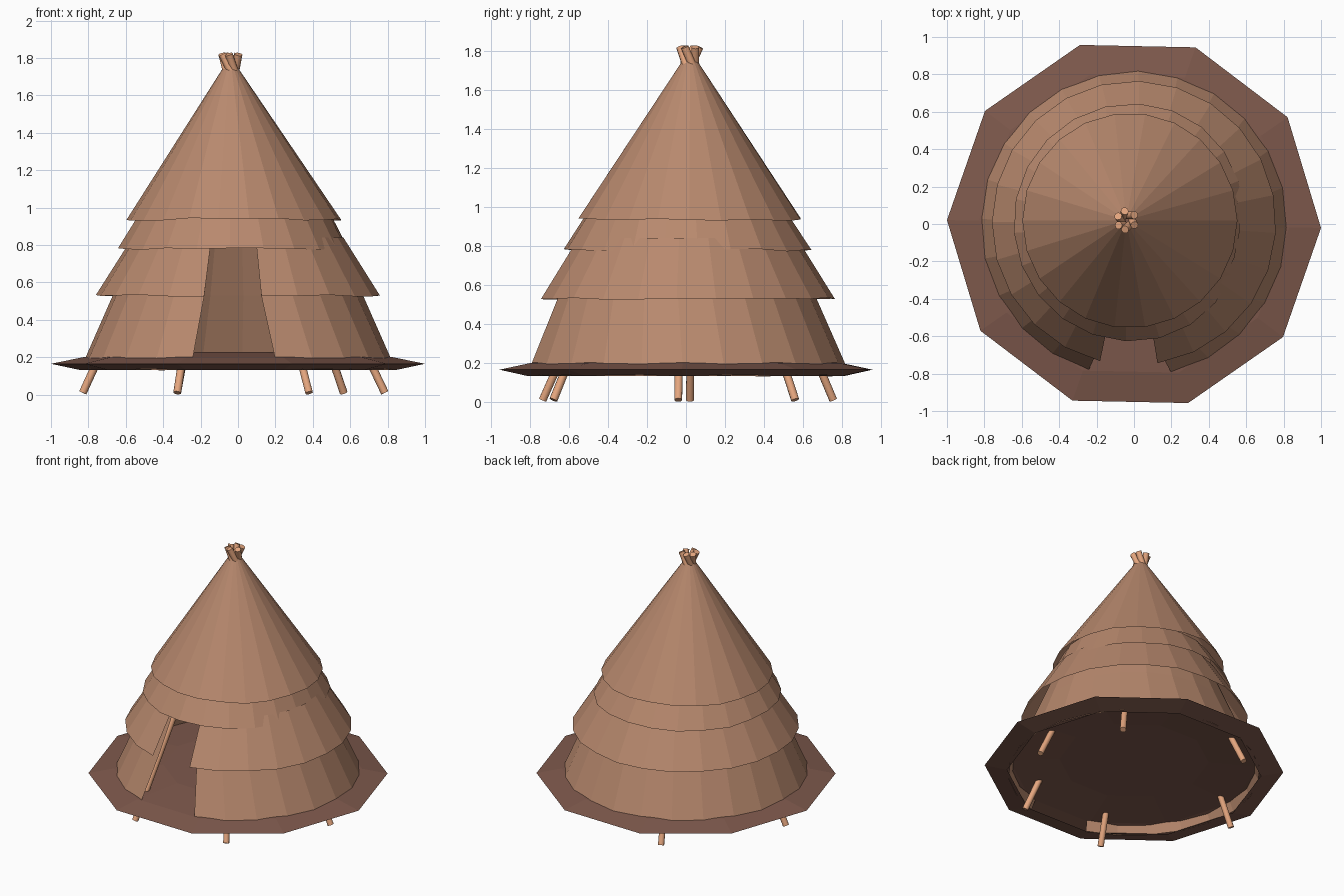
import bpy, bmesh, math, random
from mathutils import Vector

if "Cube" in bpy.data.objects:
    bpy.data.objects.remove(bpy.data.objects["Cube"])

random.seed(4)


def material(name, rgb):
    m = bpy.data.materials.new(name)
    m.diffuse_color = (*rgb, 1)
    m.use_nodes = True
    m.node_tree.nodes["Principled BSDF"].inputs["Base Color"].default_value = m.diffuse_color
    return m


HIDE = material("hide", (0.48, 0.25, 0.155))
WOOD = material("wood", (0.78, 0.38, 0.21))
EARTH = material("earth", (0.21, 0.10, 0.073))


def finish(name, bm, mat):
    me = bpy.data.meshes.new(name)
    bm.to_mesh(me)
    bm.free()
    me.materials.append(mat)
    ob = bpy.data.objects.new(name, me)
    bpy.context.collection.objects.link(ob)
    return ob


def sheet(name, mat, rings, sides, wave=0.0, dip=0.0, cap=False):
    """Sheet lofted through rings, top first: (radius, z, cx, cy, start, end degrees).
    wave roughens the bottom hem, dip pulls the hem in on the right side."""
    bm = bmesh.new()
    closed = rings[0][5] - rings[0][4] >= 360
    count = sides if closed else sides + 1
    rows = []
    for k, (r, z, cx, cy, a0, a1) in enumerate(rings):
        row = []
        hem = k == len(rings) - 1
        for i in range(count):
            a = math.radians(a0 + (a1 - a0) * i / sides)
            dz = random.uniform(-wave, wave) if hem else 0
            q = r - (dip * max(0, math.cos(a + 0.1)) ** 3 if hem else 0)
            row.append(bm.verts.new((cx + q * math.cos(a), cy + q * math.sin(a), z + dz)))
        rows.append(row)
    for upper, lower in zip(rows, rows[1:]):
        for i in range(sides):
            j = (i + 1) % count
            bm.faces.new((upper[i], lower[i], lower[j], upper[j]))
    if cap:
        bm.faces.new(rows[0])
    return finish(name, bm, mat)


# overlapping tent covers; the lower two leave the doorway open at the front
sheet("upper_cover", HIDE, [(0.035, 1.755, -0.04, 0.02, 0, 360),
                            (0.575, 0.937, -0.022, 0.018, 0, 360)], 22, 0.008)
sheet("middle_cover", HIDE, [(0.50, 0.99, -0.015, 0.005, 5, 365),
                             (0.636, 0.778, -0.008, 0.008, 5, 365)], 22, 0.007, 0.04)
sheet("lower_cover", HIDE, [(0.565, 0.84, 0, 0.005, -80.4, 255.5),
                            (0.76, 0.53, 0, 0.005, -80.5, 256.2)], 22, 0.005)
sheet("wall_cover", HIDE, [(0.535, 0.85, 0, 0, -79.5, 254.8),
                           (0.67, 0.53, 0, 0, -79.3, 254.4),
                           (0.815, 0.20, 0, 0, -76, 252.8),
                           (0.842, 0.135, 0, 0, -75.5, 252.5)], 22, 0.005)

# ten-sided ground disc: slightly domed, sharp rim, hollow underneath
sheet("ground_disc", EARTH, [(r, z, 0, 0, -1.2, 358.8) for r, z in
                             [(0.5, 0.228), (0.83, 0.2), (1.0, 0.165), (0.85, 0.133)]],
      10, cap=True)

# tent poles crossing just below their tips
feet = [(-0.83, 0.02), (-0.325, -0.735), (0.38, -0.68),
        (0.785, -0.04), (0.565, 0.56), (-0.325, 0.755)]
for n, (x, y) in enumerate(feet):
    a = math.atan2(y, x) + math.pi + math.radians(35)
    foot = Vector((x, y, 0.01))
    tip = Vector((-0.04 + 0.05 * math.cos(a), 0.02 + 0.05 * math.sin(a), 1.82))
    axis = tip - foot
    bm = bmesh.new()
    bmesh.ops.create_cone(bm, cap_ends=True, segments=10, radius1=0.021,
                          radius2=0.021, depth=axis.length)
    for f in bm.faces:
        f.smooth = len(f.verts) == 4
    ob = finish(f"pole_{n + 1}", bm, WOOD)
    ob.location = (foot + tip) / 2
    ob.rotation_mode = 'QUATERNION'
    ob.rotation_quaternion = axis.to_track_quat('Z', 'Y')
